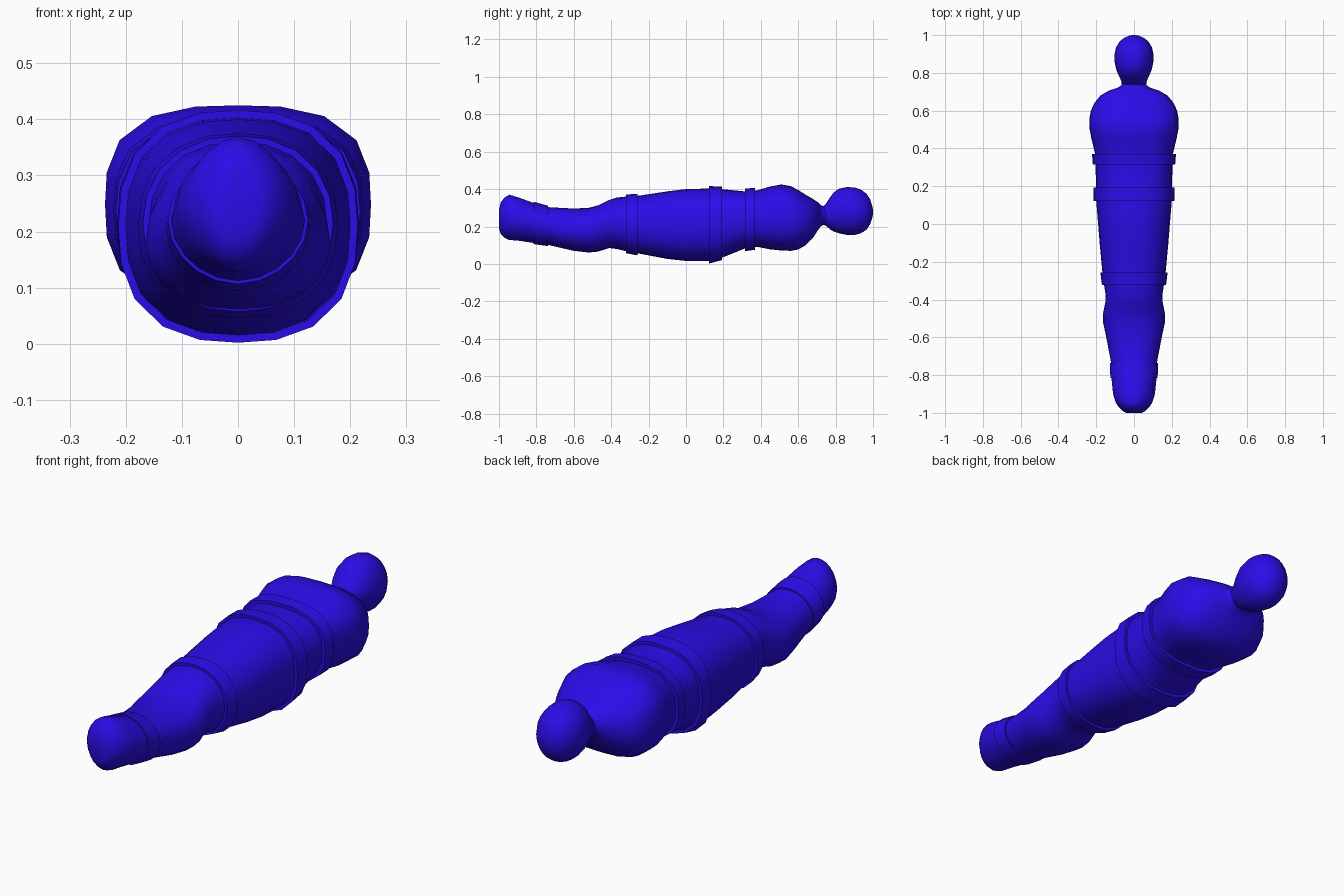
import bpy, bmesh, math

blue = bpy.data.materials.new("royal blue")
blue.diffuse_color = (0.022, 0.004, 0.8, 1)
SIDES = 20

# Stations: y, half width, bottom z, top z, squareness
BODY = [
    (-1.0, .04, .19, .29, 2.0), (-.99, .06, .16, .33, 1.9), (-.97, .08, .14, .355, 1.8),
    (-.945, .097, .128, .37, 1.75), (-.9, .111, .125, .357, 1.8), (-.82, .119, .113, .328, 1.9),
    (-.73, .122, .1, .303, 2.0), (-.6, .147, .07, .296, 2.1), (-.52, .164, .061, .3, 2.2),
    (-.47, .163, .066, .313, 2.2), (-.41, .151, .085, .342, 2.2), (-.37, .151, .08, .355, 2.2),
    (-.32, .159, .068, .36, 2.2), (-.25, .168, .055, .365, 2.3), (-.1, .182, .027, .388, 2.4),
    (0, .19, .016, .4, 2.5), (.12, .2, .015, .403, 2.5), (.2, .202, .036, .399, 2.5),
    (.32, .203, .085, .387, 2.6), (.38, .208, .092, .393, 2.7), (.45, .225, .078, .414, 2.8),
    (.51, .237, .072, .425, 2.9), (.56, .236, .07, .416, 2.9), (.6, .228, .077, .395, 2.8),
    (.64, .21, .1, .37, 2.7), (.68, .178, .14, .347, 2.5), (.705, .135, .18, .33, 2.3),
    (.722, .085, .202, .313, 2.1), (.735, .066, .208, .31, 2.0), (.775, .063, .212, .31, 2.0)]
HEAD = [
    (.733, .06, .21, .305, 2), (.75, .066, .203, .325, 2), (.77, .073, .185, .355, 2),
    (.79, .083, .173, .383, 2), (.82, .095, .163, .403, 2), (.86, .103, .155, .411, 2),
    (.9, .103, .154, .409, 2), (.935, .095, .164, .398, 2), (.965, .077, .183, .375, 2),
    (.985, .054, .213, .345, 2), (.997, .025, .25, .305, 2), (1.0, .008, .27, .287, 2)]


def ring(bm, s, grow=0.0):
    """One rounded cross-section, facing along y."""
    y, w, lo, hi, n = s
    w, h, c = w + grow, (hi - lo) / 2 + grow, (hi + lo) / 2
    out = []
    for i in range(SIDES):
        a = math.tau * i / SIDES
        u, v = math.sin(a), math.cos(a)
        r = (abs(u) ** n + abs(v) ** n) ** (-1 / n)
        out.append(bm.verts.new((w * r * u, y, c + h * r * v)))
    return out


def bridge(bm, a, b):
    for i in range(SIDES):
        j = (i + 1) % SIDES
        bm.faces.new((a[i], a[j], b[j], b[i]))


def finish(bm, name, angle):
    bmesh.ops.recalc_face_normals(bm, faces=bm.faces)
    me = bpy.data.meshes.new(name)
    bm.to_mesh(me)
    bm.free()
    me.materials.append(blue)
    ob = bpy.data.objects.new(name, me)
    bpy.context.collection.objects.link(ob)
    bpy.ops.object.select_all(action='DESELECT')
    ob.select_set(True)
    bpy.context.view_layer.objects.active = ob
    bpy.ops.object.shade_smooth_by_angle(angle=math.radians(angle))


def loft(name, stations):
    bm = bmesh.new()
    rings = [ring(bm, s) for s in stations]
    for a, b in zip(rings, rings[1:]):
        bridge(bm, a, b)
    bm.faces.new(rings[0])
    bm.faces.new(rings[-1])
    finish(bm, name, 80)


def body_at(y):
    """Body cross-section interpolated at y."""
    for a, b in zip(BODY, BODY[1:]):
        if a[0] <= y <= b[0]:
            t = (y - a[0]) / (b[0] - a[0])
            return tuple(p + (q - p) * t for p, q in zip(a, b))


def band(name, y0, y1, grow):
    """Raised strap wrapped round the body."""
    bm = bmesh.new()
    a, b = body_at(y0), body_at(y1)
    loops = [ring(bm, a, -.01), ring(bm, a, grow), ring(bm, b, grow), ring(bm, b, -.01)]
    for i in range(4):
        bridge(bm, loops[i], loops[(i + 1) % 4])
    finish(bm, name, 40)


# Wrapped body from feet to neck, and the head
loft("wrapped_body", BODY)
loft("head", HEAD)

# Straps at ankles, knees, waist and chest
band("ankle_strap", -.815, -.737, .006)
band("knee_strap", -.322, -.258, .011)
band("waist_strap", .122, .192, .0135)
band("chest_strap", .315, .37, .015)
